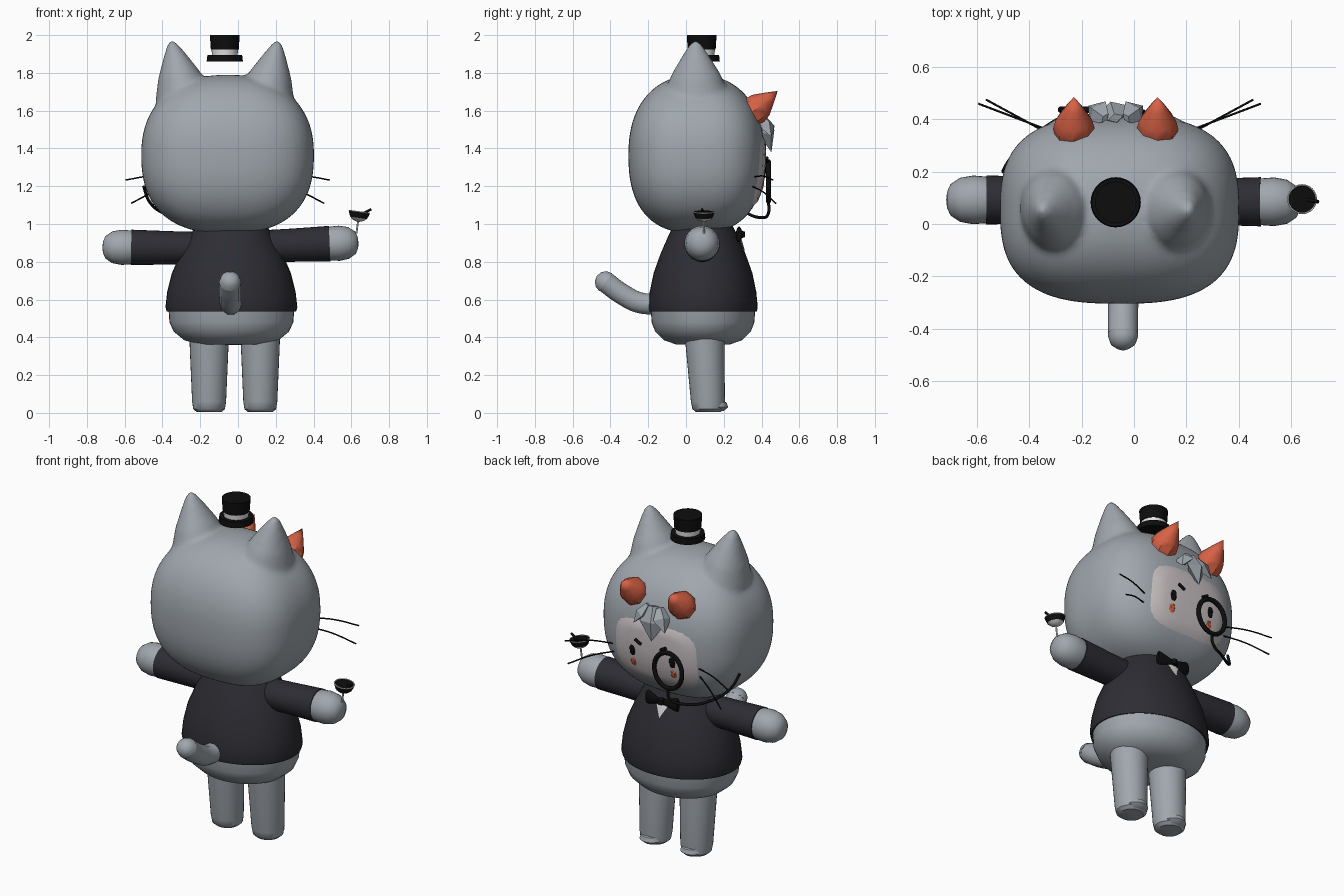
import bpy, bmesh, math
from mathutils import Vector, Matrix

if "Cube" in bpy.data.objects:
    bpy.data.objects.remove(bpy.data.objects["Cube"], do_unlink=True)


def material(name, red, green, blue):
    mat = bpy.data.materials.new(name)
    mat.use_nodes = True
    mat.diffuse_color = (red, green, blue, 1)
    shader = next(n for n in mat.node_tree.nodes if n.type == 'BSDF_PRINCIPLED')
    shader.inputs["Base Color"].default_value = (red, green, blue, 1)
    return mat


fur = material("grey fur", .35, .385, .42)
cloth = material("dark cloth", .026, .026, .034)
skin = material("pale face", .58, .53, .54)
orange = material("orange red", .68, .12, .06)
black = material("black", .004, .004, .004)
white = material("white", .75, .75, .75)


def place(*position):
    return Matrix.Translation(position)


def aim(start, end):
    """Matrix whose local z runs from start towards end."""
    start, end = Vector(start), Vector(end)
    turn = (end - start).to_track_quat('Z', 'Y').to_matrix().to_4x4()
    return Matrix.Translation(start) @ turn


def squash(x, y):
    return Matrix.Diagonal((x, y, 1, 1))


def finish(name, bm, mat):
    bmesh.ops.remove_doubles(bm, verts=bm.verts, dist=.0001)
    bmesh.ops.recalc_face_normals(bm, faces=bm.faces)
    mesh = bpy.data.meshes.new(name)
    bm.to_mesh(mesh)
    bm.free()
    mesh.materials.append(mat)
    obj = bpy.data.objects.new(name, mesh)
    bpy.context.collection.objects.link(obj)
    return obj


def add_lathe(bm, profile, matrix, sides=32):
    """Closed surface of revolution from (radius, height) pairs."""
    rings = []
    for radius, height in profile:
        angles = [math.tau * i / sides for i in range(sides)]
        rings.append([bm.verts.new(matrix @ Vector(
            (radius * math.cos(a), radius * math.sin(a), height))) for a in angles])
    for low, high in zip(rings, rings[1:]):
        for i in range(sides):
            j = (i + 1) % sides
            bm.faces.new((low[i], low[j], high[j], high[i]))
    for (radius, _), ring in zip((profile[0], profile[-1]), (rings[0], rings[-1])):
        if radius > 0:
            bm.faces.new(ring)


def lathe(name, profile, matrix, mat, sides=32):
    bm = bmesh.new()
    add_lathe(bm, profile, matrix, sides)
    return finish(name, bm, mat)


def tube(name, points, radius, mat, cyclic=False):
    curve = bpy.data.curves.new(name, 'CURVE')
    curve.dimensions = '3D'
    curve.bevel_depth = radius
    curve.bevel_resolution = 3
    curve.use_fill_caps = True
    spline = curve.splines.new('BEZIER')
    spline.bezier_points.add(len(points) - 1)
    spline.use_cyclic_u = cyclic
    for knot, point in zip(spline.bezier_points, points):
        knot.co = point
        knot.handle_left_type = knot.handle_right_type = 'AUTO'
    temp = bpy.data.objects.new(name + " path", curve)
    bpy.context.collection.objects.link(temp)
    graph = bpy.context.evaluated_depsgraph_get()
    mesh = bpy.data.meshes.new_from_object(temp.evaluated_get(graph))
    bpy.data.objects.remove(temp, do_unlink=True)
    mesh.materials.clear()
    mesh.materials.append(mat)
    obj = bpy.data.objects.new(name, mesh)
    bpy.context.collection.objects.link(obj)
    return obj


# Head: rounded box shape, defined so that plates can follow its surface
CENTRE = Vector((-.055, .055, 1.37))
HALF = Vector((.457, .36, .42))
SQUARE = 2.8


def girth(height):
    power = 2.25 if height > 0 else 2.5
    return max(0, 1 - abs(height) ** power) ** (1 / power)


def surface(x, z, lift=0):
    span = girth((z - CENTRE.z) / HALF.z) ** SQUARE - abs((x - CENTRE.x) / HALF.x) ** SQUARE
    return Vector((x, CENTRE.y + HALF.y * max(0, span) ** (1 / SQUARE) + lift, z))


bm = bmesh.new()
bmesh.ops.create_uvsphere(bm, u_segments=64, v_segments=40, radius=1)
for v in bm.verts:
    angle, r = math.atan2(v.co.y, v.co.x), girth(v.co.z)
    c, s = math.cos(angle), math.sin(angle)
    r /= (abs(c) ** SQUARE + abs(s) ** SQUARE) ** (1 / SQUARE)
    v.co = CENTRE + Vector((HALF.x * c * r, HALF.y * s * r, HALF.z * v.co.z))
ear = [(0, -.12), (.18, -.1), (.175, .03), (.13, .14), (.066, .25), (.028, .31), (0, .33)]
for side in (-1, 1):
    base, tip = (-.07 + side * .215, .055, 1.655), (-.07 + side * .285, .05, 1.98)
    add_lathe(bm, ear, aim(base, tip) @ squash(1, .85))
head = finish("head", bm, fur)
remesh = head.modifiers.new("merge ears", 'REMESH')
remesh.mode = 'VOXEL'
remesh.voxel_size = .015
remesh.use_smooth_shade = True
soften = head.modifiers.new("soften", 'SMOOTH')
soften.iterations = 8


# Face plates that follow the head
def plate(name, x, z, half_x, half_z, lift, mat, power=4, rings=6, sides=40):
    bm = bmesh.new()
    profile = [(i / rings, i / rings) for i in range(rings + 1)]
    add_lathe(bm, profile, Matrix(), sides)
    for v in bm.verts:
        radius = max(v.co.z, .00001)
        c, s = v.co.x / radius, v.co.y / radius
        k = radius / (abs(c) ** power + abs(s) ** power + .00001) ** (1 / power)
        drop = .012 if radius > .99 else 0
        v.co = surface(x + half_x * c * k, z + half_z * s * k, lift - drop)
    bm.faces.ensure_lookup_table()
    bmesh.ops.delete(bm, geom=[f for f in bm.faces if len(f.verts) > 4], context='FACES_ONLY')
    return finish(name, bm, mat)


plate("face", -.07, 1.28, .275, .19, .009, skin)
for side, x, z in (("right", -.197, 1.265), ("left", .066, 1.275)):
    plate(side + "_eye_dark", x, z, .025, .045, .014, black, 3, 2)
    plate(side + "_eye_colour", x, z - .075, .022, .033, .014, orange, 3, 2)
for side, inner, outer in (("right", -.13, -.165), ("left", .0, .04)):
    tube(side + "_eyebrow", [surface(inner, 1.33, .015), surface(outer, 1.35, .015)], .009, black)

# Monocle with chain
ring = [(-.187 + .092 * math.cos(a), .437, 1.225 + .105 * math.sin(a))
        for a in (math.tau * i / 16 for i in range(16))]
tube("monocle_ring", ring, .013, black, True)
tube("monocle_chain", [(-.187, .437, 1.12), (-.195, .437, 1.06), (-.29, .40, 1.035),
                       (-.4, .32, 1.06), (-.47, .25, 1.12), (-.5, .2, 1.2)], .008, black)

# Whiskers
for side in (-1, 1):
    for name, z, reach, y, end in (("upper", 1.25, .54, .46, 1.233), ("lower", 1.2, .51, .475, 1.11)):
        start = surface(-.055 + side * .28, z, -.01)
        tip = Vector((-.055 + side * reach, y, end))
        mid = (start + tip) / 2 + Vector((0, 0, .012))
        tube(f"{name}_whisker", [start, mid, tip], .004, black)

# Horns and forehead tuft
for side in (-1, 1):
    x = -.07 + side * .16
    lathe("horn", [(.07, -.03), (.08, .01), (.07, .055), (.035, .115), (0, .17)],
          aim((x, .355, 1.595), (x, .48, 1.7)), orange, 8)
for x, top, end, z, size in ((-.07, -.07, -.085, 1.38, 1), (-.13, -.11, -.175, 1.45, .7),
                             (0, -.03, .035, 1.46, .7)):
    start, tip = Vector((top, .405, 1.57)), Vector((end, .452, z))
    length = (tip - start).length
    lathe("hair_tuft", [(.03 * size, 0), (.075 * size, length * .45), (0, length)],
          aim(start, tip) @ squash(1, .6), fur, 4)

# Top hat floating above the head
for name, low, high, r_low, r_high, mat in (("hat_brim", 1.86, 1.895, .096, .092, black),
                                            ("hat_band", 1.895, 1.927, .068, .07, white),
                                            ("hat_crown", 1.925, 2.0, .074, .079, black)):
    lathe(name, [(r_low, low), (r_high, high)], place(-.07, .083, 0), mat)

# Body and jumper
torso = place(-.035, .09, 0) @ squash(1, .83)
lathe("belly", [(0, .36), (.17, .362), (.25, .385), (.305, .43), (.328, .48), (.335, .58)],
      torso, fur, 48)
lathe("jumper", [(.32, .545), (.343, .537), (.349, .56), (.34, .64), (.315, .74), (.272, .84),
                 (.225, .93), (.19, .99)], torso, cloth, 48)

# Bow tie and shirt front
knot = Vector((-.04, .292, .945))
for side in (-1, 1):
    lathe("bow_wing", [(.012, 0), (.042, .095), (.036, .105)],
          aim(knot, knot + Vector((side, -.12, 0))) @ squash(.4, 1), black, 12)
lathe("bow_knot", [(0, -.022), (.02, -.014), (.02, .014), (0, .022)],
      Matrix.Translation(knot), black, 12)
lathe("shirt_front", [(.05, 0), (0, .1)], aim((-.04, .275, .945), (-.04, .318, .84))
      @ squash(1, .25), white, 4)

# Legs with toes
for x in (-.153, .118):
    leg = lathe("leg", [(0, .004), (.065, .004), (.084, .02), (.09, .06), (.106, .43)],
                place(x, .097, 0), fur)
    for v in leg.data.vertices:
        v.co.y += .022 * (1 - v.co.z / .43)
    lathe("toe", [(0, .008), (.045, .01), (.068, .03), (.06, .055), (0, .085)],
          place(x, .155, 0), fur)

# Arms: sleeve plus rounded hand
hand = [(.085, -.02), (.09, 0), (.094, .05), (.085, .1), (.06, .137), (.03, .15), (0, .153)]
for shoulder, wrist in (((-.15, .09, .872), (-.565, .092, .876)), ((.1, .085, .88), (.485, .085, .896))):
    sleeve = aim(shoulder, wrist)
    length = (Vector(wrist) - Vector(shoulder)).length
    lathe("sleeve", [(.085, 0), (.088, length * .5), (.094, length)], sleeve, cloth)
    lathe("hand", hand, sleeve @ place(0, 0, length) @ squash(.99, .99), fur)

# Tail
tail = [(-.035, -.12, .58), (-.04, -.24, .582), (-.042, -.34, .63), (-.042, -.425, .692)]
tube("tail", tail, .058, fur)
lathe("tail_tip", [(.058, 0), (.05, .03), (.03, .05), (0, .058)], aim(tail[-2], tail[-1])
      @ place(0, 0, .105), fur)

# Cocktail glass
glass = place(.635, .095, 1.01) @ Matrix.Rotation(math.radians(8), 4, 'Y')
lathe("glass_stem", [(.005, -.06), (.005, .01)], glass, white, 10)
lathe("glass_base", [(0, 0), (.03, .01), (.045, .024)], glass, white)
lathe("glass_drink", [(.045, .023), (.054, .045), (.055, .055)], glass, black)
rim = [glass @ Vector((.054 * math.cos(a), .054 * math.sin(a), .055))
       for a in (math.tau * i / 12 for i in range(12))]
tube("glass_rim", rim, .003, white, True)
tube("drink_stick", [(.65, .095, 1.05), (.705, .085, 1.078)], .007, black)

# Shading
bpy.ops.object.select_all(action='DESELECT')
for obj in bpy.context.collection.objects:
    if obj.type == 'MESH' and obj.name.split(".")[0] not in ("head", "hair_tuft"):
        obj.select_set(True)
        bpy.context.view_layer.objects.active = obj
bpy.ops.object.shade_smooth_by_angle(angle=math.radians(40))
